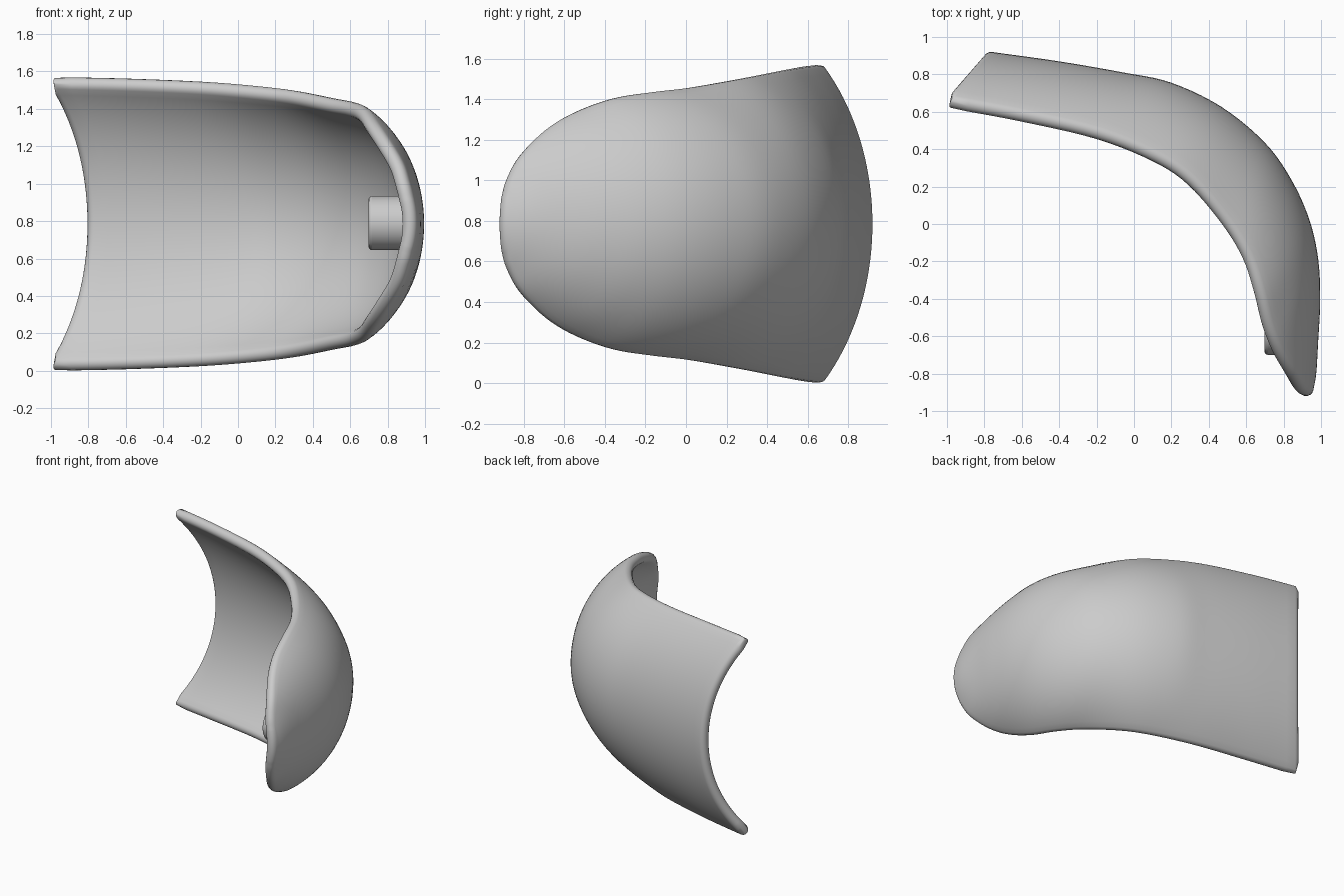
import bpy, bmesh, math
from mathutils import Vector

cube = bpy.data.objects.get("Cube")
if cube:
    bpy.data.objects.remove(cube)

MID_Z = 0.785
RADIUS = 0.04    # half the shell thickness
ACROSS = 36      # faces across each section
STEPS = 5        # faces between neighbouring sections
ROUND = 8        # faces around the rolled edge

grey = bpy.data.materials.new("plain grey")
grey.use_nodes = True
grey.diffuse_color = (0.6, 0.6, 0.6, 1)
grey.node_tree.nodes["Principled BSDF"].inputs["Base Color"].default_value = (0.6, 0.6, 0.6, 1)

# Middle surface of the shell: rim x, rim y, half height, crown x, crown y
SECTIONS = [Vector(s) for s in (
    (-0.96, 0.655, 0.745, -0.765, 0.88),
    (-0.595, 0.587, 0.737, -0.407, 0.83),
    (-0.19, 0.493, 0.72, -0.06, 0.77),
    (0.12, 0.37, 0.695, 0.185, 0.718),
    (0.315, 0.24, 0.67, 0.447, 0.592),
    (0.505, 0.02, 0.632, 0.67, 0.408),
    (0.617, -0.165, 0.61, 0.805, 0.22),
    (0.679, -0.35, 0.58, 0.90, 0.01),
    (0.724, -0.53, 0.515, 0.946, -0.20),
    (0.78, -0.67, 0.43, 0.955, -0.42),
    (0.85, -0.79, 0.31, 0.945, -0.62),
    (0.885, -0.85, 0.20, 0.935, -0.79),
    (0.905, -0.872, 0.12, 0.92, -0.88),
)]


def smooth_path(keys):
    """Catmull-Rom interpolation through the key sections."""
    pts = [2 * keys[0] - keys[1]] + keys + [2 * keys[-1] - keys[-2]]
    out = []
    for a, b, c, d in zip(pts, pts[1:], pts[2:], pts[3:]):
        for i in range(STEPS):
            t = i / STEPS
            out.append(b + (c - a) * (t / 2) + (2 * a - 5 * b + 4 * c - d) * (t * t / 2)
                       + (3 * b - a - 3 * c + d) * (t ** 3 / 2))
    return out + [keys[-1]]


def arc_row(section):
    """Circular arc from the lower rim over the crown to the upper rim."""
    rx, ry, half, cx, cy = section
    rim, rise = Vector((rx, ry, MID_Z)), Vector((cx - rx, cy - ry, 0))
    angle = 2 * math.atan(rise.length / half)
    row = []
    for j in range(ACROSS + 1):
        t = angle * (2 * j / ACROSS - 1)
        lift = (math.cos(t) - math.cos(angle)) / (1 - math.cos(angle))
        row.append(rim + rise * lift + Vector((0, 0, half * math.sin(t) / math.sin(angle))))
    return row


def vertex_normals(points, faces):
    bm = bmesh.new()
    verts = [bm.verts.new(p) for p in points]
    for f in faces:
        bm.faces.new([verts[i] for i in f])
    bm.normal_update()
    normals = [v.normal.copy() for v in verts]
    bm.free()
    return normals


def finish(obj, angle):
    obj.data.materials.append(grey)
    bpy.ops.object.select_all(action="DESELECT")
    obj.select_set(True)
    bpy.context.view_layer.objects.active = obj
    bpy.ops.object.shade_smooth_by_angle(angle=math.radians(angle))


# Grid of the middle surface, normals facing outwards
rows = [arc_row(s) for s in smooth_path(SECTIONS)]
n, m = ACROSS + 1, len(rows)
points = [p for row in rows for p in row]
grid = [(i * n + j, i * n + j + 1, (i + 1) * n + j + 1, (i + 1) * n + j)
        for i in range(m - 1) for j in range(ACROSS)]
normals = vertex_normals(points, grid)

# Outer and inner skins
count = len(points)
verts = [p + v * RADIUS for p, v in zip(points, normals)]
verts += [p - v * RADIUS for p, v in zip(points, normals)]
faces = grid + [tuple(count + i for i in reversed(f)) for f in grid]

# Rolled edge joining the skins all round the border
border = ([j for j in range(ACROSS)] + [i * n + ACROSS for i in range(m - 1)]
          + [(m - 1) * n + j for j in range(ACROSS, 0, -1)]
          + [i * n for i in range(m - 1, 0, -1)])
rings = []
for k, idx in enumerate(border):
    along = points[border[(k + 1) % len(border)]] - points[border[k - 1]]
    out = along.cross(normals[idx]).normalized()
    ring = [idx]
    for s in range(1, ROUND):
        a = math.pi * s / ROUND
        ring.append(len(verts))
        verts.append(points[idx] + (normals[idx] * math.cos(a) + out * math.sin(a)) * RADIUS)
    rings.append(ring + [count + idx])
for k, ring in enumerate(rings):
    after = rings[(k + 1) % len(rings)]
    faces += [(ring[s], ring[s + 1], after[s + 1], after[s]) for s in range(ROUND)]

mesh = bpy.data.meshes.new("curved_shell")
mesh.from_pydata(verts, [], faces)
shell = bpy.data.objects.new("curved_shell", mesh)
bpy.context.collection.objects.link(shell)
finish(shell, 60)

# Short round peg on the inside wall
bpy.ops.mesh.primitive_cylinder_add(vertices=48, radius=0.145, depth=0.23,
                                    location=(0.813, -0.555, 0.79),
                                    rotation=(0, math.pi / 2, 0))
peg = bpy.context.object
peg.name = "inner_peg"
bevel = peg.modifiers.new("rounded edges", "BEVEL")
bevel.width, bevel.segments = 0.018, 3
bevel.limit_method = "ANGLE"
finish(peg, 40)
